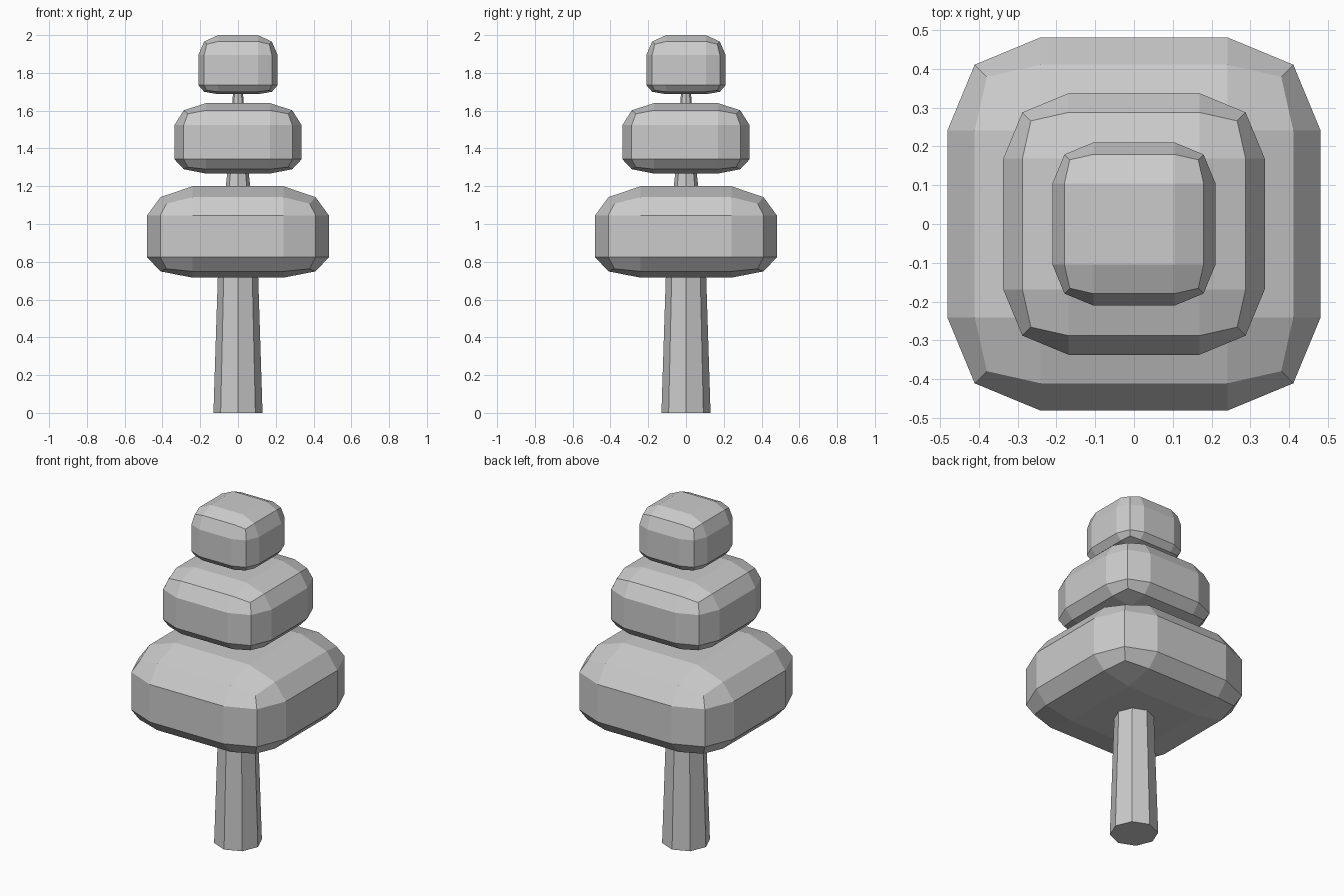
import bpy, bmesh, math

if "Cube" in bpy.data.objects:
    bpy.data.objects.remove(bpy.data.objects["Cube"])


def finish(bm, name):
    bmesh.ops.recalc_face_normals(bm, faces=bm.faces)
    mesh = bpy.data.meshes.new(name)
    bm.to_mesh(mesh)
    bm.free()
    obj = bpy.data.objects.new(name, mesh)
    bpy.context.collection.objects.link(obj)
    return obj


def foliage(name, half, upper, lower):
    """Bevelled cube; upper/lower give heights of side, corner, edge and flat rows."""
    bm = bmesh.new()
    bmesh.ops.create_cube(bm, size=2)
    bmesh.ops.bevel(bm, geom=bm.edges[:], offset=0.5, segments=2, profile=0.5,
                    affect='EDGES')
    rows = (0.5, 0.789, 0.854, 1.0)
    for v in bm.verts:
        i = min(range(4), key=lambda k: abs(rows[k] - abs(v.co.z)))
        v.co.x *= half
        v.co.y *= half
        v.co.z = (upper if v.co.z > 0 else lower)[i]
    return finish(bm, name)


def trunk(name, profile, sides=8):
    bm = bmesh.new()
    rings = [[bm.verts.new((r * math.cos(math.tau * i / sides),
                            r * math.sin(math.tau * i / sides), z))
              for i in range(sides)] for z, r in profile]
    for a, b in zip(rings, rings[1:]):
        for i in range(sides):
            j = (i + 1) % sides
            bm.faces.new((a[i], a[j], b[j], b[i]))
    bm.faces.new(rings[0])
    bm.faces.new(rings[-1])
    return finish(bm, name)


# Octagonal tapering trunk
trunk("trunk", [(0, 0.13), (0.72, 0.107), (0.95, 0.092), (1.27, 0.057),
                (1.64, 0.03), (1.8, 0.02)])

# Three stacked foliage clumps
foliage("lower_foliage", 0.481, (1.046, 1.108, 1.142, 1.2), (0.824, 0.763, 0.749, 0.716))
foliage("middle_foliage", 0.337, (1.523, 1.583, 1.602, 1.64), (1.343, 1.301, 1.29, 1.267))
foliage("top_foliage", 0.21, (1.894, 1.952, 1.966, 2.0), (1.735, 1.708, 1.70, 1.687))
